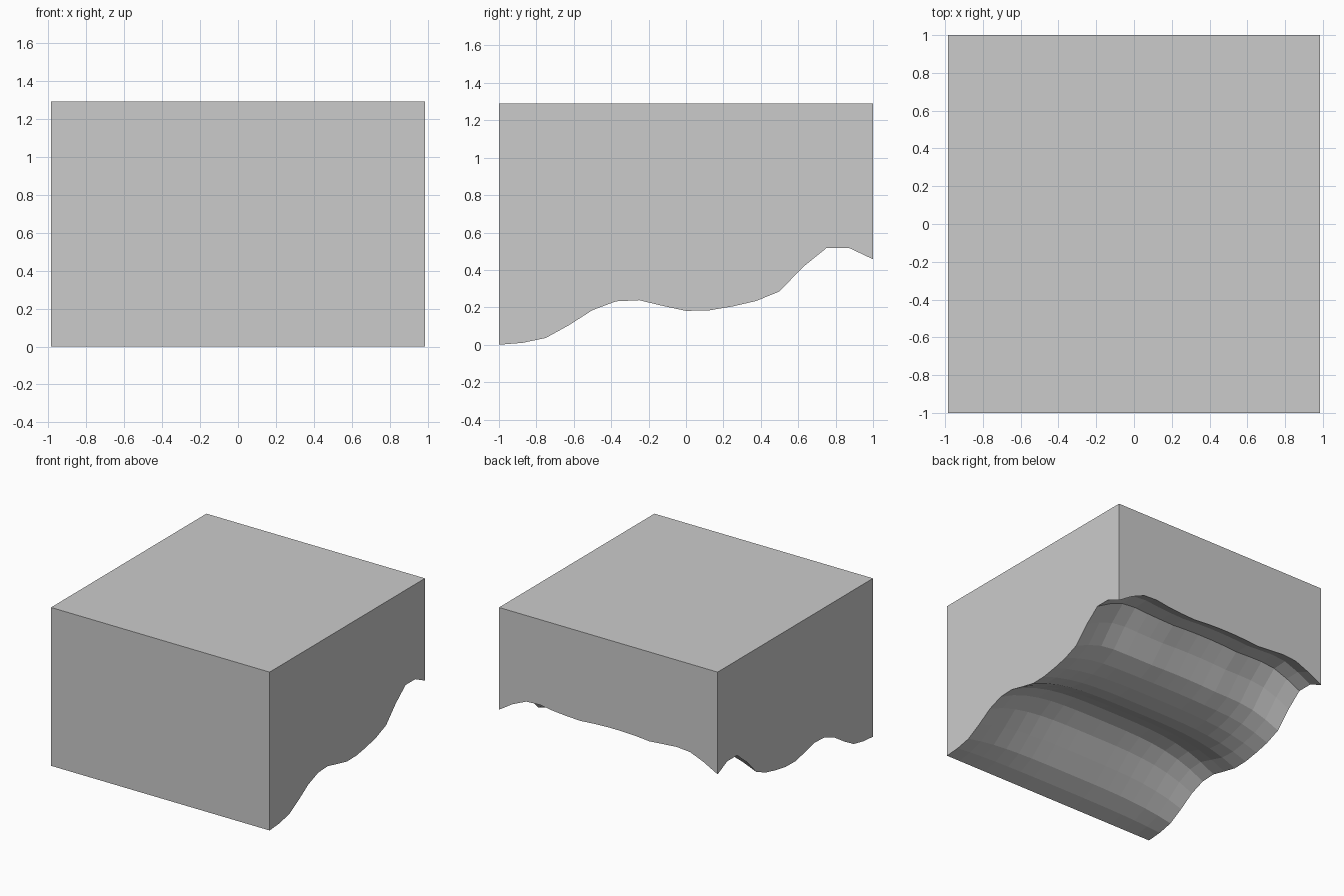
import bpy, bmesh

if "Cube" in bpy.data.objects:
    bpy.data.objects.remove(bpy.data.objects["Cube"])

TOP = 1.29
HALF_X = 0.985
N = 16

# underside height along the two side walls, from front (y=-1) to back (y=1)
side_profile = [0.0, 0.01, 0.036, 0.105, 0.185, 0.232, 0.238, 0.208, 0.181,
                0.184, 0.205, 0.234, 0.285, 0.415, 0.516, 0.516, 0.457]
# height of the arch at mid width, from front to back
arch_rise = [0.005, 0.025, 0.06, 0.10, 0.135, 0.16, 0.165, 0.15, 0.125,
             0.105, 0.10, 0.10, 0.11, 0.12, 0.12, 0.12, 0.12]
# rise of the underside along the back wall, from x=-1 to x=1
back_rise = [0, 0.065, 0.115, 0.125, 0.115, 0.105, 0.115, 0.12, 0.12,
             0.115, 0.105, 0.11, 0.12, 0.138, 0.132, 0.078, 0]


def rise(i, j):
    """Smooth arch over most of the depth, blending to the rippled back edge."""
    x = abs(2 * i / N - 1)
    arch = arch_rise[j] * (1 - x ** 3.5)
    blend = max(0.0, (j - 10) / (N - 10))
    return arch * (1 - blend) + back_rise[i] * blend


bm = bmesh.new()

# wavy underside
bmesh.ops.create_grid(bm, x_segments=N, y_segments=N, size=1)
for v in bm.verts:
    i = round((v.co.x + 1) * N / 2)
    j = round((v.co.y + 1) * N / 2)
    v.co.z = side_profile[j] + (rise(i, j) if j else 0)
    v.co.x *= HALF_X

# straight walls up to a flat top
rim = [e for e in bm.edges if e.is_boundary]
out = bmesh.ops.extrude_edge_only(bm, edges=rim)["geom"]
for v in out:
    if isinstance(v, bmesh.types.BMVert):
        v.co.z = TOP
top_edges = [e for e in bm.edges if e.is_boundary]
bmesh.ops.edgeloop_fill(bm, edges=top_edges)
bmesh.ops.recalc_face_normals(bm, faces=bm.faces)

mesh = bpy.data.meshes.new("terrain_block")
bm.to_mesh(mesh)
bm.free()
block = bpy.data.objects.new("terrain_block", mesh)
bpy.context.collection.objects.link(block)
